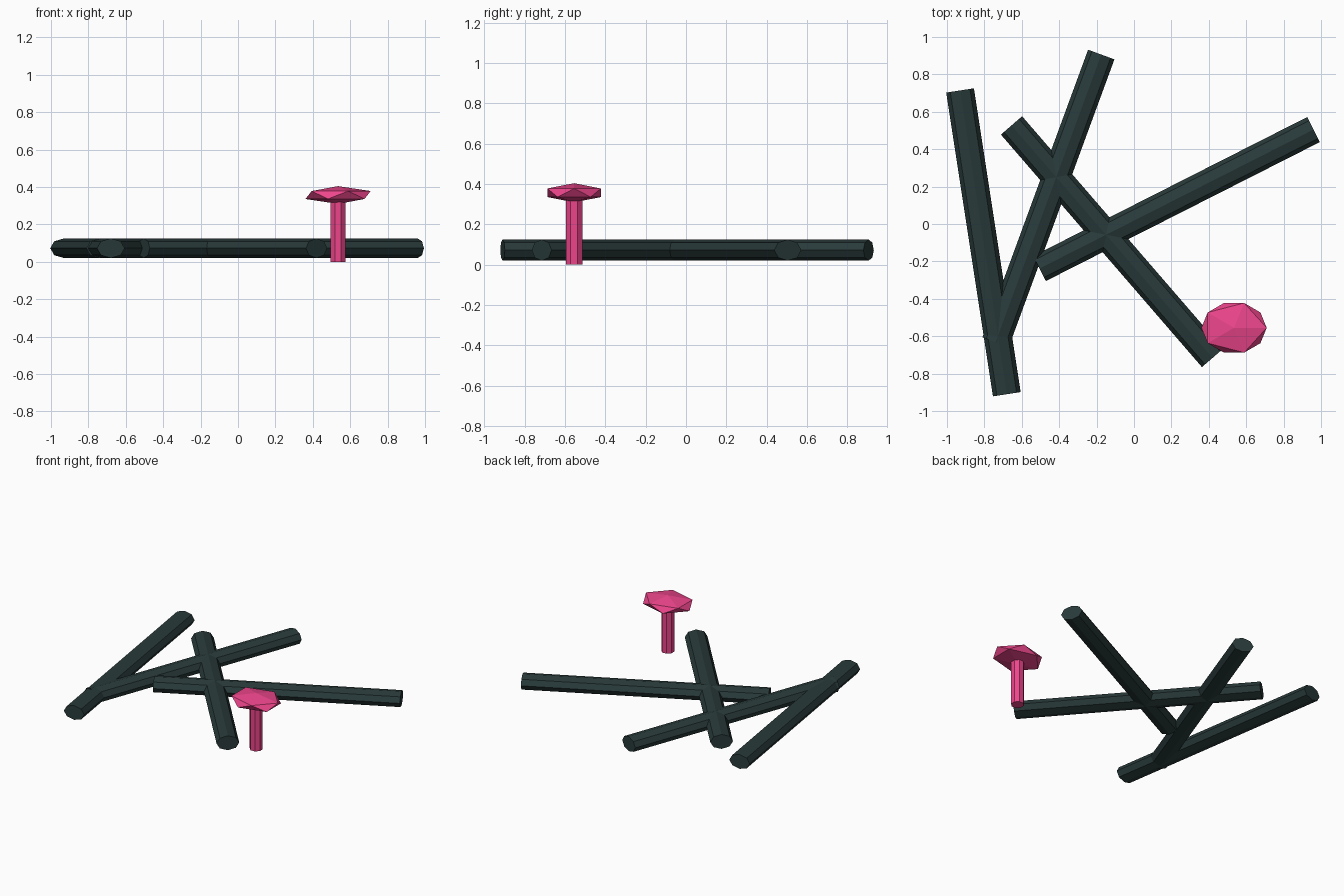
import bpy
from math import radians, hypot
from mathutils import Vector

if "Cube" in bpy.data.objects:
    bpy.data.objects.remove(bpy.data.objects["Cube"])


def material(name, color):
    m = bpy.data.materials.new(name)
    m.diffuse_color = color
    m.use_nodes = True
    m.node_tree.nodes["Principled BSDF"].inputs["Base Color"].default_value = m.diffuse_color
    return m


wood = material("dark_wood", (0.022, 0.042, 0.042, 1))
pink = material("pink", (0.85, 0.06, 0.26, 1))


def finish(name, mat):
    ob = bpy.context.object
    ob.name = name
    ob.data.materials.append(mat)
    return ob


# Fallen logs: flattened eight-sided prisms lying flat, given by end points
LOG_Z = 0.0725
logs = [
    ((-0.93, 0.714), (-0.68, -0.91)),
    ((-0.175, 0.906), (-0.74, -0.632)),
    ((-0.655, 0.527), (0.42, -0.716)),
    ((0.96, 0.505), (-0.505, -0.238)),
]
for i, (a, b) in enumerate(logs):
    a, b = Vector(a), Vector(b)
    d = b - a
    mid = (a + b) / 2
    bpy.ops.mesh.primitive_cylinder_add(
        vertices=8, radius=0.075, depth=hypot(d.x, d.y))
    log = finish(f"log_{i + 1}", wood)
    # local x becomes the vertical, squashed direction
    across = Vector((-d.y, d.x, 0)).normalized()
    along = Vector((d.x, d.y, 0)).normalized()
    for v in log.data.vertices:
        x, y, z = v.co
        v.co = Vector((0, 0, x * 0.7)) + across * y + along * z
    log.location = (mid.x, mid.y, LOG_Z)

# Mushroom stem
MX, MY = 0.535, -0.555
bpy.ops.mesh.primitive_cylinder_add(
    vertices=8, radius=0.044, depth=0.335, location=(MX, MY, 0.1675),
    rotation=(0, 0, radians(22.5)))
finish("mushroom_stem", pink)

# Mushroom cap: squashed icosahedron
bpy.ops.mesh.primitive_ico_sphere_add(
    subdivisions=1, radius=1, location=(MX, MY, 0.357))
cap = finish("mushroom_cap", pink)
cap.scale = (0.195, 0.156, 0.0475)
